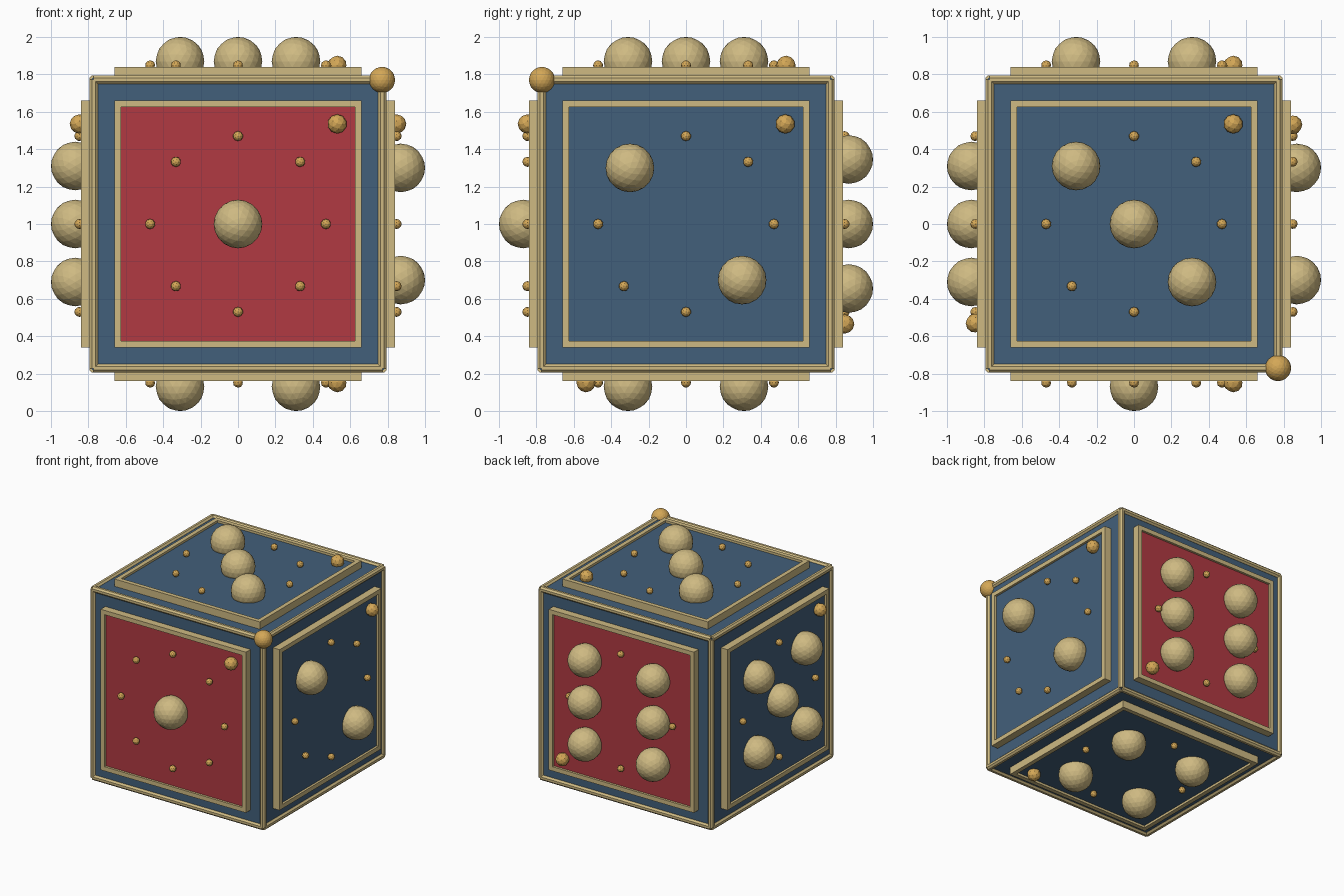
import bpy, bmesh
from math import cos, sin, pi
from mathutils import Matrix, Vector

default = bpy.data.objects.get("Cube")
if default:
    bpy.data.objects.remove(default, do_unlink=True)


def material(name, rgb):
    m = bpy.data.materials.new(name)
    m.use_nodes = True
    m.diffuse_color = (*rgb, 1)
    m.node_tree.nodes["Principled BSDF"].inputs["Base Color"].default_value = (*rgb, 1)
    return m


BLUE = material("slate blue", (0.055, 0.116, 0.196))
RED = material("brick red", (0.44, 0.042, 0.055))
CREAM = material("pale brass", (0.62, 0.49, 0.225))
GOLD = material("warm gold", (0.66, 0.39, 0.095))

CENTRE = Vector((0, 0, 1))
BODY, FRAME_TOP, FRAME_HALF = 0.78, 0.84, 0.66
RAIL = 0.772


def finish(name, bm, mats, matrix=Matrix.Identity(4)):
    """Turn a bmesh built around the origin into a placed object."""
    bm.transform(Matrix.Translation(CENTRE) @ matrix)
    mesh = bpy.data.meshes.new(name)
    bm.to_mesh(mesh)
    bm.free()
    for m in mats:
        mesh.materials.append(m)
    obj = bpy.data.objects.new(name, mesh)
    bpy.context.collection.objects.link(obj)


def balls(name, points, radius, detail, mat, matrix=Matrix.Identity(4)):
    bm = bmesh.new()
    for p in points:
        bmesh.ops.create_icosphere(bm, subdivisions=detail, radius=radius,
                                   matrix=Matrix.Translation(p))
    finish(name, bm, [mat], matrix)


# Cube body
bm = bmesh.new()
bmesh.ops.create_cube(bm, size=2 * BODY)
finish("body", bm, [BLUE])

# Eight-sided rails along all twelve edges
bm = bmesh.new()
turns = [Matrix.Identity(4), Matrix.Rotation(pi / 2, 4, "X"), Matrix.Rotation(pi / 2, 4, "Y")]
for turn in turns:
    for a in (-RAIL, RAIL):
        for b in (-RAIL, RAIL):
            place = turn @ Matrix.Translation((a, b, 0)) @ Matrix.Rotation(pi / 8, 4, "Z")
            bmesh.ops.create_cone(bm, cap_ends=True, segments=8, radius1=0.0245,
                                  radius2=0.0245, depth=2 * RAIL, matrix=place)
finish("edge_rails", bm, [CREAM])

# Ball on the front left upper corner
balls("corner_ball", [(0.77, -0.77, 0.77)], 0.07, 3, GOLD)


def framed_panel(name, colour, matrix):
    """Raised square frame with a slightly sunken panel inside it."""
    bm = bmesh.new()
    depth = FRAME_TOP - BODY + 0.02
    size = Matrix.Diagonal((2 * FRAME_HALF, 2 * FRAME_HALF, depth, 1))
    bmesh.ops.create_cube(bm, size=1,
                          matrix=Matrix.Translation((0, 0, FRAME_TOP - depth / 2)) @ size)
    bm.normal_update()
    panel = max(bm.faces, key=lambda f: f.normal.z)
    bmesh.ops.inset_region(bm, faces=[panel], thickness=0.05)
    bmesh.ops.inset_region(bm, faces=[panel], thickness=0.0005, depth=-0.018)
    panel.material_index = 1
    finish(name, bm, [CREAM, colour], matrix)


# Pip layouts in face coordinates
D = 0.31
diagonal = [(-D, D), (D, -D)]
corners = diagonal + [(D, D), (-D, -D)]
six = [(x, y) for x in (-D, D) for y in (-0.345, 0, 0.345)]
X, Y, Z = Vector((1, 0, 0)), Vector((0, 1, 0)), Vector((0, 0, 1))

# Each side: name, across axis, up axis, panel colour, pips
sides = [
    ("front", X, Z, RED, [(0, 0)]),
    ("right", Y, Z, BLUE, [(-0.3, 0.3), (0.3, -0.3)]),
    ("top", X, Y, BLUE, diagonal + [(0, 0)]),
    ("bottom", X, -Y, BLUE, corners),
    ("left", -Y, Z, BLUE, corners + [(0, 0)]),
    ("back", X, -Z, RED, six),
]

stud_ring = [(0.47 * cos(k * pi / 4), 0.47 * sin(k * pi / 4), 0.848) for k in range(8)]

for name, across, up, colour, pips in sides:
    matrix = Matrix((across, up, across.cross(up))).transposed().to_4x4()
    framed_panel(name + "_framed_panel", colour, matrix)
    balls(name + "_pips", [(u, v, 0.87) for u, v in pips], 0.13, 3, CREAM, matrix)
    balls(name + "_studs", stud_ring, 0.027, 2, GOLD, matrix)
    balls(name + "_marker_ball", [(0.53, 0.535, 0.848)], 0.052, 2, GOLD, matrix)
